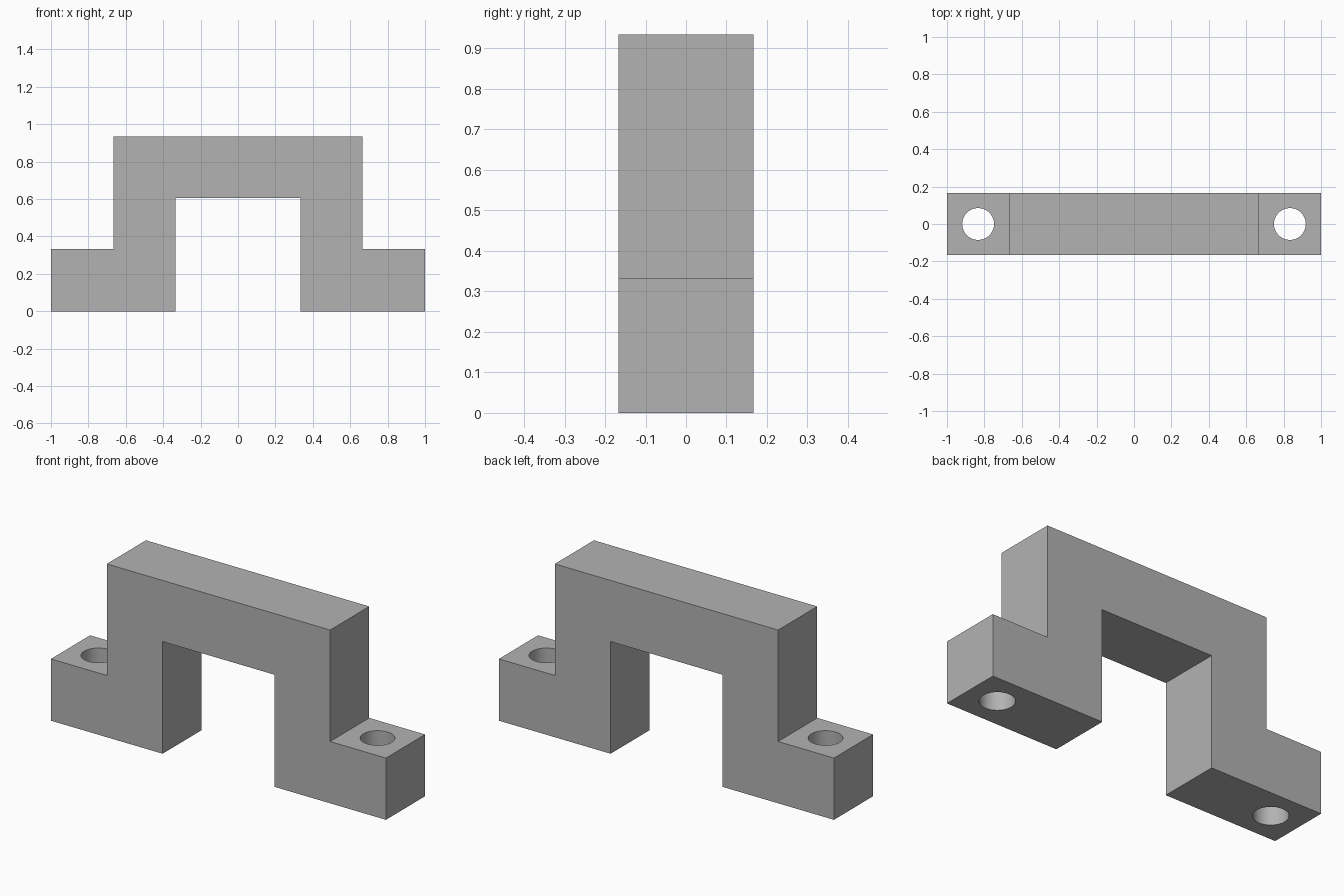
import bpy
import bmesh
import math
from mathutils import Matrix

cube = bpy.data.objects.get("Cube")
if cube:
    bpy.data.objects.remove(cube, do_unlink=True)

DEPTH = 1 / 3
FOOT_H = 1 / 3
HOLE_X = 5 / 6
HOLE_R = 0.085

# Single grey finish
grey = bpy.data.materials.new("plain grey")
grey.use_nodes = True
colour = (0.45, 0.45, 0.45, 1)
grey.diffuse_color = colour
grey.node_tree.nodes["Principled BSDF"].inputs["Base Color"].default_value = colour


def make_object(name, bm):
    bmesh.ops.recalc_face_normals(bm, faces=bm.faces)
    mesh = bpy.data.meshes.new(name)
    bm.to_mesh(mesh)
    bm.free()
    obj = bpy.data.objects.new(name, mesh)
    bpy.context.collection.objects.link(obj)
    mesh.materials.append(grey)
    return obj


# Stepped bridge: half profile mirrored, then extruded through the depth
half = [(1 / 3, 0.605), (1 / 3, 0), (1, 0), (1, FOOT_H),
        (2 / 3, FOOT_H), (2 / 3, 0.935)]
profile = half + [(-x, z) for x, z in reversed(half)]
bm = bmesh.new()
face = bm.faces.new([bm.verts.new((x, -DEPTH / 2, z)) for x, z in profile])
extruded = bmesh.ops.extrude_face_region(bm, geom=[face], use_keep_orig=True)
bmesh.ops.translate(bm, vec=(0, DEPTH, 0),
                    verts=[v for v in extruded["geom"] if isinstance(v, bmesh.types.BMVert)])
bracket = make_object("bridge_bracket", bm)

# Bolt hole through each foot
bm = bmesh.new()
for side in (-1, 1):
    bmesh.ops.create_cone(bm, cap_ends=True, segments=64, radius1=HOLE_R,
                          radius2=HOLE_R, depth=FOOT_H * 1.5,
                          matrix=Matrix.Translation((side * HOLE_X, 0, FOOT_H / 2)))
cutter = make_object("bolt_hole_cutter", bm)
cutter.hide_render = True

cut = bracket.modifiers.new("bolt holes", "BOOLEAN")
cut.operation = "DIFFERENCE"
cut.solver = "EXACT"
cut.object = cutter

# Apply the cut, drop the helper and smooth only the hole walls
bpy.ops.object.select_all(action="DESELECT")
bpy.context.view_layer.objects.active = bracket
bracket.select_set(True)
bpy.ops.object.modifier_apply(modifier=cut.name)
bpy.data.objects.remove(cutter, do_unlink=True)
bpy.ops.object.shade_smooth_by_angle(angle=math.radians(30))
